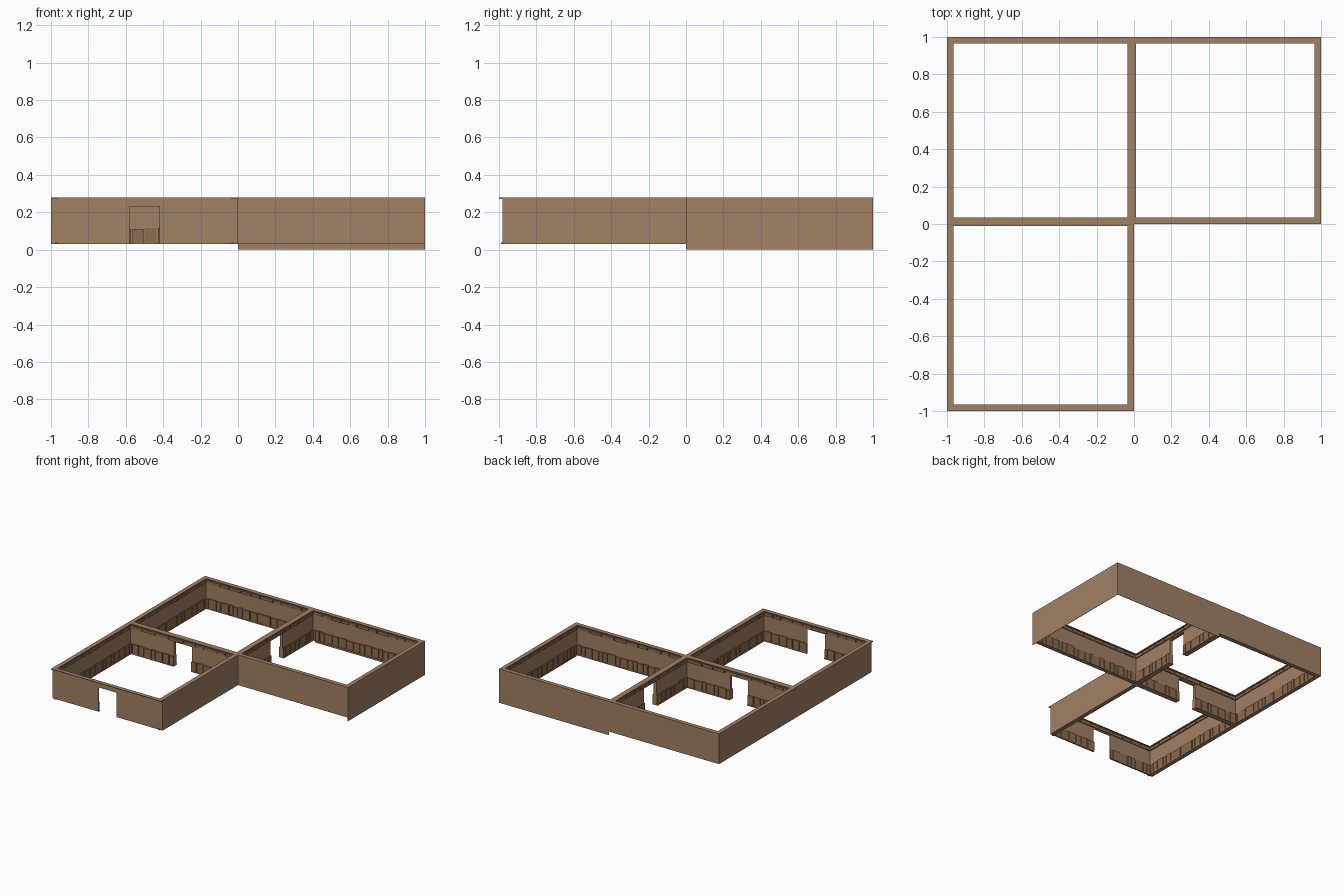
import bpy, bmesh, random
from math import radians
from mathutils import Matrix, Vector

if "Cube" in bpy.data.objects:
    bpy.data.objects.remove(bpy.data.objects["Cube"])

random.seed(4)
Z0, Z1 = 0.03, 0.278        # wall foot and top
BASE, TRIM = 0.025, 0.01    # wall core depth and trim projection
DOOR, DOOR_TOP = 0.08, 0.23 # half width and head of a doorway


def material(name, rgb):
    m = bpy.data.materials.new(name)
    m.diffuse_color = (*rgb, 1)
    m.use_nodes = True
    m.node_tree.nodes["Principled BSDF"].inputs["Base Color"].default_value = m.diffuse_color
    return m


wood = material("wall_wood", (0.36, 0.22, 0.13))
dark = material("panel_wood", (0.27, 0.15, 0.075))


def box(bm, x0, x1, y0, y1, z0, z1):
    mat = Matrix.Translation(((x0 + x1) / 2, (y0 + y1) / 2, (z0 + z1) / 2))
    mat = mat @ Matrix.Diagonal((x1 - x0, y1 - y0, z1 - z0, 1))
    bmesh.ops.create_cube(bm, size=1, matrix=mat)


def finish(bm, name, frame, mat):
    bm.transform(frame)
    me = bpy.data.meshes.new(name)
    bm.to_mesh(me)
    bm.free()
    me.materials.append(mat)
    bpy.context.collection.objects.link(bpy.data.objects.new(name, me))


def boards(bm, x0, x1, y, z0, z1, wide, gap, jitter):
    """Row of boards of uneven width with open gaps between them."""
    x = x0
    while x < x1 - 0.005:
        e = min(x + random.uniform(*wide), x1)
        if x1 - e < wide[0] * 0.5:
            e = x1
        box(bm, x, e, y, y + TRIM - random.uniform(0, 0.004),
            z0, z1 - random.uniform(0, jitter))
        x = e + gap


def wall_side(room, centre, turn, door=False, core=True, foot=Z0,
              inset=0.0, trim_start=0.0, trim_end=0.0):
    """One side of a square room: local x along it, local y inward from its edge."""
    frame = (Matrix.Translation(Vector((*centre, 0))) @ Matrix.Rotation(radians(turn), 4, 'Z')
             @ Matrix.Translation((0, -0.5, 0)))
    name = f"{room}_{({0: 'front', 90: 'right', 180: 'back', 270: 'left'})[turn]}"
    face = BASE if core else 0.0
    spans = [(-0.5, -DOOR), (DOOR, 0.5)] if door else [(-0.5, 0.5)]
    a, b = -0.5 + trim_start, 0.5 - trim_end

    # Wall core, with a lintel over the doorway
    if core:
        bm = bmesh.new()
        for s, e in spans:
            box(bm, max(s, a), min(e, b), inset, face, Z0, Z1 - 0.006)
        if door:
            box(bm, -DOOR, DOOR, inset, face, DOOR_TOP, Z1 - 0.006)
        if foot < Z0:
            box(bm, a, b, 0, 0.003, foot, Z0)
        finish(bm, name + "_wall", frame, wood)

    # Flat cap along the top
    bm = bmesh.new()
    box(bm, -0.5, 0.5, inset, face + TRIM, Z1 - 0.006, Z1)
    if inset:
        box(bm, -0.5, 0.5, 0, inset, Z1 - 0.001, Z1)
    finish(bm, name + "_cap", frame, wood)

    # Upright wainscot boards and the frieze blocks under the cap
    bm = bmesh.new()
    for s, e in spans:
        boards(bm, max(s, -0.475), min(e, 0.475), face, Z0, 0.117,
               (0.025, 0.07), 0.006, 0.008)
    boards(bm, -0.475, 0.475, face, 0.24, 0.266, (0.06, 0.13), 0.008, 0.004)
    finish(bm, name + "_boards", frame, dark)

    # Plain skirting at the foot
    bm = bmesh.new()
    for s, e in spans:
        box(bm, max(s, -0.49), min(e, 0.49), face, face + TRIM, Z0, Z0 + 0.008)
    finish(bm, name + "_skirting", frame, wood)


# Front room: outer doorway in front, trim only on the shared back side
c = (-0.5, -0.5)
wall_side("front_room", c, 0, door=True, inset=0.02)
wall_side("front_room", c, 90, trim_start=0.02)
wall_side("front_room", c, 270, trim_end=0.02)
wall_side("front_room", c, 180, door=True, core=False)

# Middle room: doorways to both neighbours
c = (-0.5, 0.5)
wall_side("middle_room", c, 0, door=True)
wall_side("middle_room", c, 90, door=True)
wall_side("middle_room", c, 180)
wall_side("middle_room", c, 270)

# Side room: outer walls reach the ground
c = (0.5, 0.5)
wall_side("side_room", c, 0)
wall_side("side_room", c, 90, foot=0.0)
wall_side("side_room", c, 180, foot=0.0)
wall_side("side_room", c, 270, door=True, core=False)
